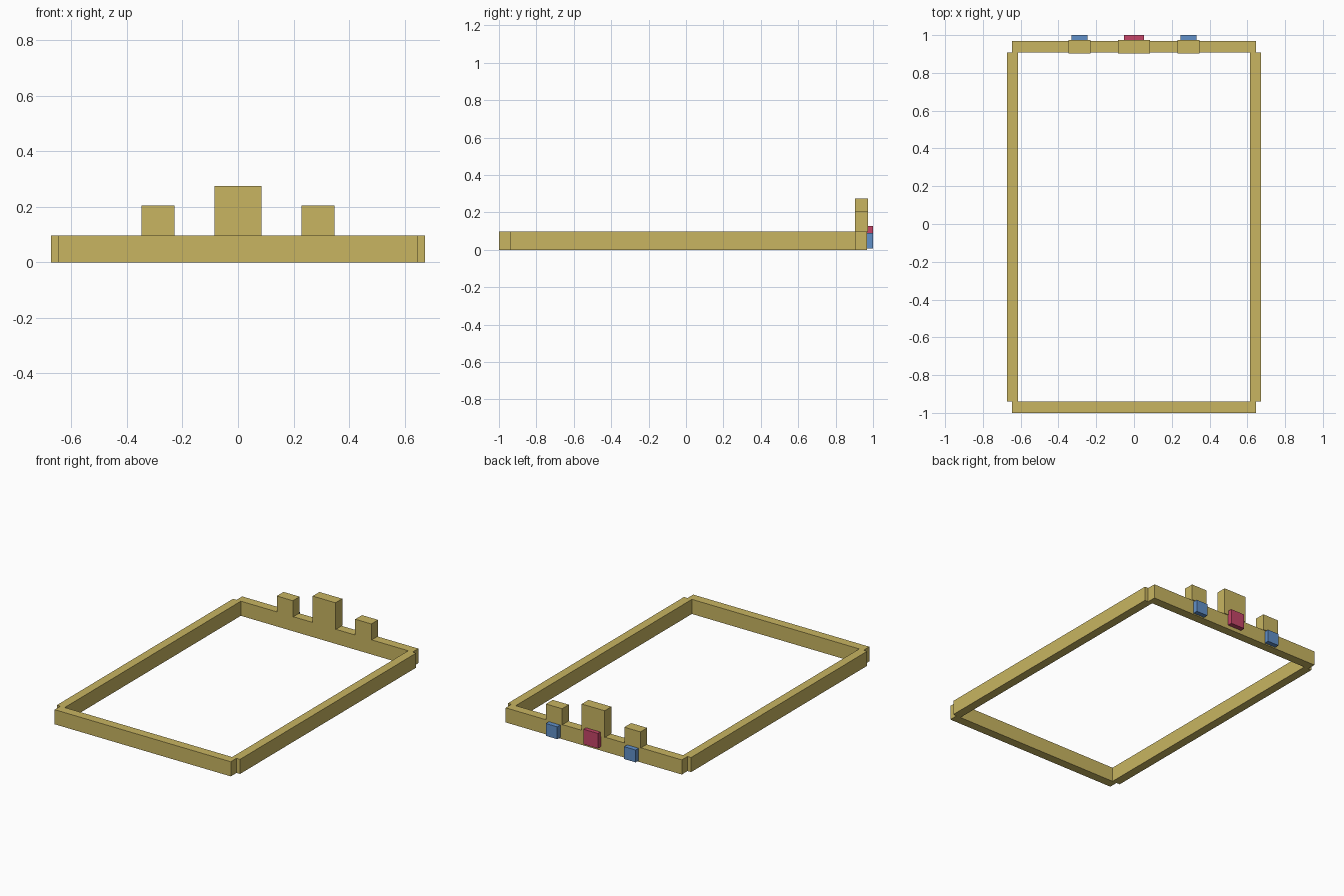
import bpy
from mathutils import Vector

cube = bpy.data.objects.get("Cube")
if cube:
    bpy.data.objects.remove(cube, do_unlink=True)


def material(name, color):
    mat = bpy.data.materials.new(name)
    mat.use_nodes = True
    mat.diffuse_color = (*color, 1)
    mat.node_tree.nodes["Principled BSDF"].inputs["Base Color"].default_value = (*color, 1)
    return mat


gold = material("straw_gold", (0.58, 0.46, 0.12))
blue = material("soft_blue", (0.12, 0.28, 0.58))
red = material("raspberry_red", (0.56, 0.06, 0.14))


def box(name, x, y, z, mat):
    """Box between (min, max) pairs on each axis."""
    low, high = (Vector(corner) for corner in zip(x, y, z))
    bpy.ops.mesh.primitive_cube_add(size=1, location=(low + high) / 2)
    obj = bpy.context.object
    obj.name = name
    obj.scale = high - low
    bpy.ops.object.transform_apply(location=False, rotation=False, scale=True)
    obj.data.materials.append(mat)


# Rectangular frame: end rails and side rails
rail_top = 0.097
box("front_rail", (-0.647, 0.647), (-1, -0.94), (0, rail_top), gold)
box("back_rail", (-0.647, 0.647), (0.908, 0.968), (0, rail_top), gold)

# Central post and its plate on the back rail
post_y = (0.903, 0.974)
plate_y = (0.965, 1)
box("centre_post", (-0.084, 0.084), post_y, (rail_top, 0.275), gold)
box("centre_plate", (-0.052, 0.052), plate_y, (0.026, 0.126), red)

# Mirrored parts
for side, s in (("left", 1), ("right", -1)):
    def span(a, b):
        return sorted((s * a, s * b))

    box(f"{side}_rail", span(0.615, 0.673), (-0.94, 0.908), (0, rail_top), gold)
    box(f"{side}_post", span(0.229, 0.347), post_y, (rail_top, 0.205), gold)
    box(f"{side}_plate", span(0.246, 0.33), plate_y, (0.008, 0.09), blue)
